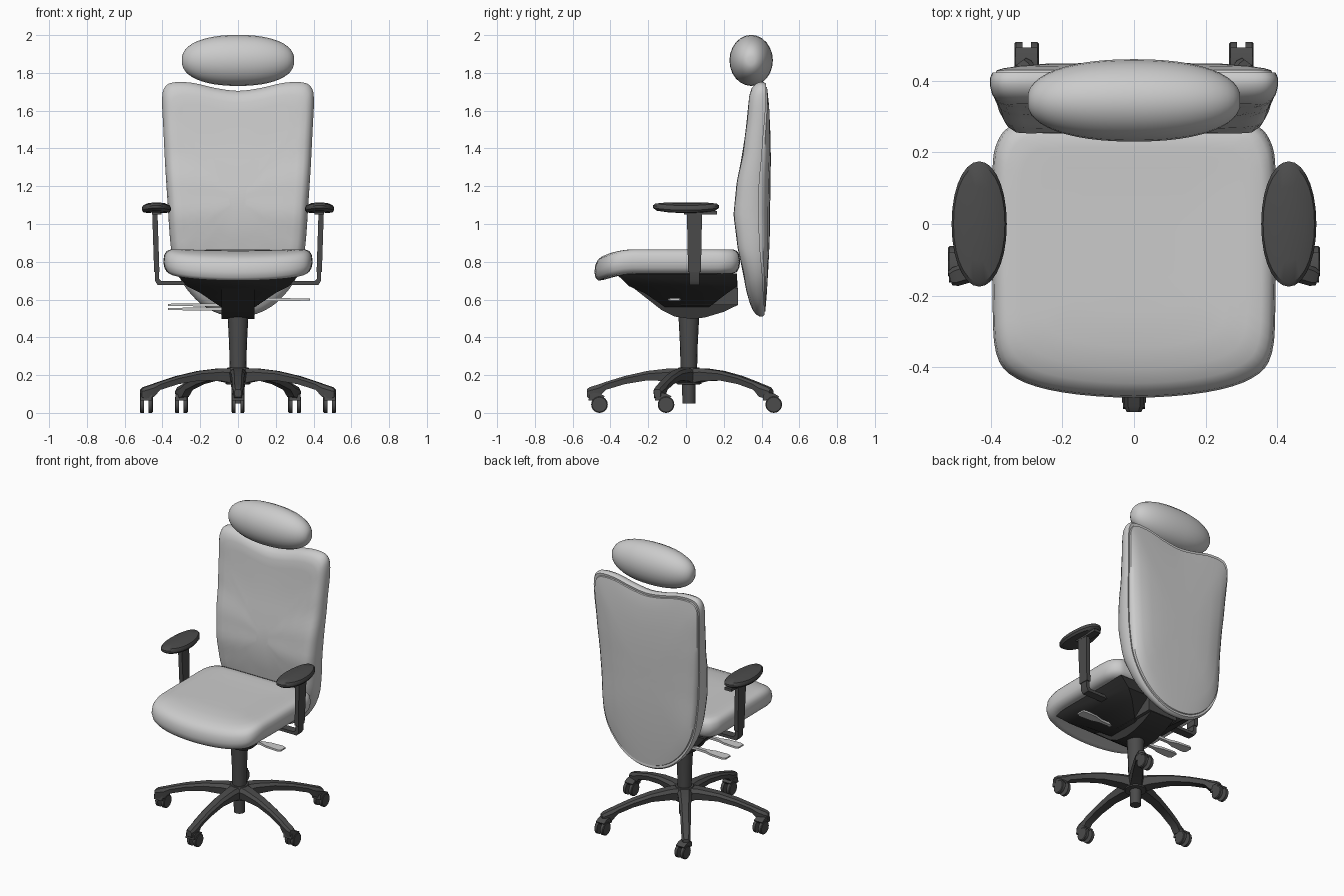
import bpy, bmesh, math
from mathutils import Vector

if "Cube" in bpy.data.objects:
    bpy.data.objects.remove(bpy.data.objects["Cube"])


def dark_material(name, v):
    m = bpy.data.materials.new(name)
    m.diffuse_color = (v, v, v, 1)
    m.use_nodes = True
    m.node_tree.nodes["Principled BSDF"].inputs["Base Color"].default_value = m.diffuse_color
    return m


DARK = dark_material("dark_plastic", 0.07)
BLACK = dark_material("black_plastic", 0.035)


def loft(name, rings, mat=None, angle=35):
    """Skin a list of equal-length point rings and cap both ends."""
    bm = bmesh.new()
    vs = [[bm.verts.new(p) for p in r] for r in rings]
    n = len(vs[0])
    for a, b in zip(vs, vs[1:]):
        for i in range(n):
            j = (i + 1) % n
            bm.faces.new((a[i], a[j], b[j], b[i]))
    bm.faces.new(vs[0])
    bm.faces.new(vs[-1])
    bmesh.ops.recalc_face_normals(bm, faces=bm.faces)
    me = bpy.data.meshes.new(name)
    bm.to_mesh(me)
    bm.free()
    ob = bpy.data.objects.new(name, me)
    bpy.context.collection.objects.link(ob)
    if mat:
        me.materials.append(mat)
    bpy.ops.object.select_all(action='DESELECT')
    ob.select_set(True)
    bpy.context.view_layer.objects.active = ob
    bpy.ops.object.shade_smooth_by_angle(angle=math.radians(angle))
    return ob


def box(name, x0, x1, y0, y1, z0, z1, mat):
    return loft(name, [[(x0, y0, z), (x1, y0, z), (x1, y1, z), (x0, y1, z)] for z in (z0, z1)], mat)


def prism_x(name, profile, x0, x1, mat):
    return loft(name, [[(x, y, z) for y, z in profile] for x in (x0, x1)], mat)


def circle(cx, cy, z, r, n=16):
    return [(cx + r * math.cos(2 * math.pi * i / n), cy + r * math.sin(2 * math.pi * i / n), z) for i in range(n)]


def outline(half, steps=4):
    """Mirror a half outline in x and smooth it with a closed Catmull-Rom spline."""
    p = [Vector(q) for q in half]
    p += [Vector((-q.x, q.y)) for q in reversed(p[1:-1])]
    n, out = len(p), []
    for i in range(n):
        a, b, c, d = p[i - 1], p[i], p[(i + 1) % n], p[(i + 2) % n]
        for k in range(steps):
            t = k / steps
            out.append(0.5 * (2 * b + (c - a) * t + (2 * a - 5 * b + 4 * c - d) * t * t
                              + (3 * b - a - 3 * c + d) * t ** 3))
    return out


def interp(zs, vals, z):
    z = min(max(z, zs[0]), zs[-1])
    for i in range(len(zs) - 1):
        if z <= zs[i + 1]:
            t = (z - zs[i]) / (zs[i + 1] - zs[i])
            t = t * t * (3 - 2 * t) * 0.5 + t * 0.5
            return vals[i] + (vals[i + 1] - vals[i]) * t


# Seat cushion with waterfall front
seat_outline = outline([(0, -.485), (.2, -.47), (.33, -.43), (.385, -.36), (.395, -.2), (.395, 0),
                        (.395, .15), (.385, .22), (.35, .27), (.28, .285), (0, .287)])


def seat_ring(s, z):
    pts = []
    for p in seat_outline:
        x, y = p.x * s, -.08 + (p.y + .08) * s
        pts.append((x, y, z - .055 * (max(0, -.27 - y) / .215) ** 2))
    return pts


loft("seat", [seat_ring(s, z) for s, z in
              [(.3, .735), (.7, .735), (.88, .737), (.95, .745), (.985, .768), (1, .8), (.988, .836),
               (.955, .857), (.9, .865), (.8, .866), (.65, .864), (.4, .862), (.15, .862)]], angle=60)

# Backrest: cushion wrapped around to a creased rear panel
back_outline = outline([(0, 1.705), (.12, 1.72), (.24, 1.747), (.34, 1.75), (.387, 1.725), (.402, 1.66),
                        (.395, 1.5), (.385, 1.3), (.372, 1.1), (.358, .9), (.335, .78), (.285, .675),
                        (.2, .58), (.1, .525), (0, .51)])
ZS = [.51, .7, .9, 1.05, 1.2, 1.4, 1.6, 1.75]
FRONT = [.35, .31, .27, .252, .266, .305, .328, .338]
CREASE = [.42, .41, .395, .388, .392, .408, .424, .428]
REAR = [.425, .435, .443, .445, .447, .45, .445, .435]


def back_ring(s, t, bulge):
    pts = []
    for p in back_outline:
        x, z = p.x * s, 1.13 + (p.y - 1.13) * s
        rear = interp(ZS, CREASE, z)
        rear += (interp(ZS, REAR, z) - rear) * bulge
        pts.append((x, rear + (interp(ZS, FRONT, z) - rear) * t, z))
    return pts


loft("backrest", [back_ring(*r) for r in
                  [(.12, 0, 1), (.35, 0, 1), (.6, 0, .95), (.8, 0, .8), (.91, 0, .5), (.955, 0, .2),
                   (.96, .06, 0), (.985, .04, 0), (1, .2, 0), (1, .42, 0), (.985, .66, 0), (.95, .87, 0),
                   (.89, .98, 0), (.8, 1, 0), (.6, 1, 0), (.35, 1, 0), (.12, 1, 0)]], angle=45)


# Headrest: slightly squared ellipsoid
def power(v, e):
    return math.copysign(abs(v) ** e, v)


head = []
for i in range(1, 24):
    a = math.pi * i / 24
    x, r = -.298 * power(math.cos(a), .9), math.sin(a) ** .85
    head.append([(x, .345 + .115 * r * math.cos(b), 1.866 + .135 * r * math.sin(b))
                 for b in (2 * math.pi * k / 24 for k in range(24))])
loft("headrest", head, angle=60)

# Seat pan and tilt mechanism
loft("seat_pan", [[(-hx, y0, z), (hx, y0, z), (hx, y1, z), (-hx, y1, z)] for hx, y0, y1, z in
                  [(.33, -.37, .27, .738), (.27, -.3, .27, .67), (.2, -.22, .22, .635), (.09, -.11, .12, .56)]], BLACK)
prism_x("tilt_mechanism", [(-.36, .725), (-.13, .545), (-.06, .51), (.03, .497), (.1, .505),
                           (.2, .535), (.272, .57), (.272, .7)], -.088, .088, BLACK)
box("mechanism_housing", -.11, .11, -.03, .275, .572, .662, DARK)

# Adjustment levers
for name, s, y, z, reach in [("lever_left_front", -1, -.06, .572, .37), ("lever_left_rear", -1, .08, .55, .37),
                             ("lever_right", 1, -.06, .6, .38)]:
    loft(name, [[(s * x, y - w, z - h), (s * x, y + w, z - h), (s * x, y + w, z + h), (s * x, y - w, z + h)]
                for x, w, h in [(.08, .01, .008), (reach - .16, .012, .008), (reach - .11, .028, .007),
                                (reach - .02, .034, .006), (reach, .025, .005)]])

# Armrests
for side, s in (("left", -1), ("right", 1)):
    pad = []
    for k, z in [(.55, 1.062), (.88, 1.07), (1, 1.085), (1, 1.098), (.93, 1.108), (.6, 1.114)]:
        pad.append([(s * (.432 + .077 * k * math.cos(a)), .175 * k * power(math.sin(a), .95),
                     z - .012 * (k * math.cos(a)) ** 2) for a in (2 * math.pi * i / 28 for i in range(28))])
    loft(side + "_arm_pad", pad, DARK)
    box(side + "_arm_bracket", s * .405, s * .455, -.01, .165, 1.05, 1.068, DARK)
    loft(side + "_arm_post", [[(s * (cx - .014), .045 - w, z), (s * (cx + .014), .045 - w, z),
                               (s * (cx + .014), .045 + w, z), (s * (cx - .014), .045 + w, z)]
                              for cx, w, z in [(.43, .034, .745), (.44, .04, 1.055)]], DARK)
    elbow = [(.418, .8), (.44, .8), (.44, .7), (.425, .677), (.2, .677), (.2, .697), (.406, .697), (.418, .71)]
    loft(side + "_arm_support", [[(s * x, y, z) for x, z in elbow] for y in (.018, .072)], DARK)

# Column and hub
CY = .015
loft("gas_column", [circle(0, CY, z, r) for z, r in [(.2, .043), (.36, .047), (.515, .055)]], DARK)
loft("base_hub", [circle(0, CY, z, r, 20) for z, r in
                  [(.05, .034), (.15, .036), (.152, .066), (.222, .066), (.24, .055)]], DARK)

# Five legs with twin-wheel casters
for i in range(5):
    a = math.radians(-90 + 72 * i)
    c, s = math.cos(a), math.sin(a)
    rings = []
    for r, w, zt, zb in [(.03, .048, .236, .155), (.1, .042, .236, .168), (.22, .036, .222, .172),
                         (.34, .032, .195, .152), (.44, .03, .164, .122), (.475, .029, .152, .085),
                         (.525, .027, .136, .075), (.54, .02, .125, .085)]:
        zm = zt - .3 * (zt - zb)
        rings.append([(r * c - u * s, CY + r * s + u * c, z) for u, z in
                      [(-w * .8, zb), (w * .8, zb), (w, zm), (w * .6, zt), (-w * .6, zt), (-w, zm)]])
    loft(f"leg_{i + 1}", rings, DARK, 30)
    px, py = .51 * c, CY + .51 * s
    wy = py + .037
    loft(f"caster_stem_{i + 1}", [circle(px, py, z, .018, 12) for z in (.066, .12)], DARK)
    prism_x(f"caster_hood_{i + 1}", [(wy + y, z) for y, z in
                                     [(-.058, .066), (-.054, .098), (-.03, .106), (.0, .103), (.028, .088),
                                      (.02, .075), (-.02, .068)]], px - .031, px + .031, DARK)
    for side, d in (("a", -1), ("b", 1)):
        loft(f"caster_wheel_{i + 1}{side}",
             [[(px + d * x, wy + y, z) for y, z, _ in
               [(q[0], .044 + q[1], 0) for q in circle(0, 0, 0, r, 20)]]
              for x, r in [(.012, .044), (.03, .044), (.034, .039)]], DARK)
